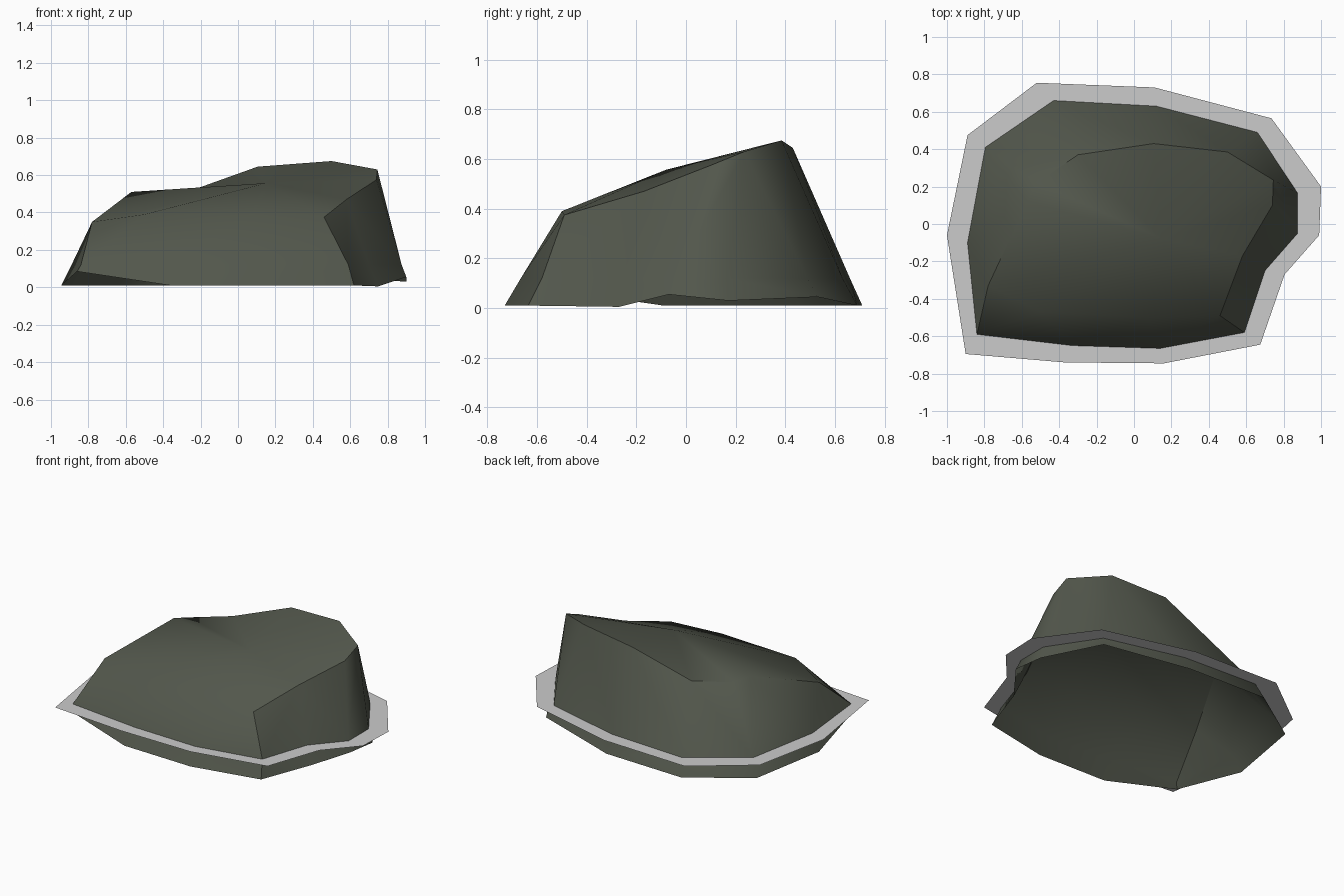
import bpy, bmesh
from mathutils import Vector

cube = bpy.data.objects.get("Cube")
if cube:
    bpy.data.objects.remove(cube)


def material(name, rgb):
    m = bpy.data.materials.new(name)
    m.use_nodes = True
    m.diffuse_color = (*rgb, 1)
    m.node_tree.nodes["Principled BSDF"].inputs["Base Color"].default_value = (*rgb, 1)
    return m


def finish(bm, name, mat):
    mesh = bpy.data.meshes.new(name)
    bm.to_mesh(mesh)
    bm.free()
    mesh.materials.append(mat)
    obj = bpy.data.objects.new(name, mesh)
    bpy.context.collection.objects.link(obj)
    return obj


def bridge(bm, low, high):
    # joins two matching clockwise loops, split along the more convex diagonal
    n = len(low)
    for i in range(n):
        j = (i + 1) % n
        a, b, c, d = low[i], low[j], high[j], high[i]
        normal = (c.co - a.co).cross(b.co - a.co)
        if normal.dot(d.co - a.co) < 0:
            normal = -normal
        out = Vector((a.co.x + b.co.x, a.co.y + b.co.y, 0))
        normal = (b.co - a.co).cross(c.co - a.co)
        if normal.dot(out) < 0:
            normal = -normal
        if normal.dot(d.co - a.co) > 0:
            bm.faces.new((a, b, d))
            bm.faces.new((b, c, d))
        else:
            bm.faces.new((a, b, c))
            bm.faces.new((a, c, d))


stone = material("dark olive stone", (.085, .095, .072))
grey = material("light grey", (.6, .6, .6))
LEVEL = .12

# Rock outline at the collar height, clockwise from the back
waist = [(-.43, .66), (.12, .63), (.66, .49), (.875, .165), (.875, -.05), (.7, -.25),
         (.59, -.58), (.14, -.665), (-.33, -.65), (-.84, -.59), (-.89, -.1), (-.795, .41)]
# Open lower rim
rim = [(-.46, .71, .01), (.12, .69, .01), (.69, .53, .045), (.9, .17, .03),
       (.9, -.07, .055), (.75, -.27, .005), (.62, -.635, .01), (.15, -.73, .01),
       (-.36, -.715, .01), (-.86, -.61, .085), (-.945, -.09, .01), (-.85, .45, .01)]
# Shoulder around the sloping top
shoulder = [(-.3, .37, .5), (.105, .43, .645), (.5, .385, .675), (.745, .235, .63),
            (.74, .1, .575), (.58, -.17, .47), (.46, -.49, .375), (.08, -.5, .39),
            (-.5, -.47, .39), (-.78, -.33, .35), (-.57, .12, .51), (-.52, .22, .49)]

# Rock shell
bm = bmesh.new()
loops = [[bm.verts.new(p) for p in pts]
         for pts in (rim, [(x, y, LEVEL) for x, y in waist], shoulder)]
bridge(bm, loops[0], loops[1])
bridge(bm, loops[1], loops[2])
crown = bm.verts.new((.15, -.08, .557))
top = loops[2]
for i, v in enumerate(top):
    bm.faces.new((v, top[(i + 1) % len(top)], crown))
bmesh.ops.recalc_face_normals(bm, faces=bm.faces)
if sum(f.normal.z for f in crown.link_faces) < 0:
    bmesh.ops.reverse_faces(bm, faces=bm.faces)
rock = finish(bm, "rock_shell", stone)
bpy.ops.object.select_all(action="DESELECT")
rock.select_set(True)
bpy.context.view_layer.objects.active = rock
bpy.ops.object.shade_smooth_by_angle(angle=.75)

# Flat collar around the rock
outer = [(-.52, .755), (.11, .73), (.735, .565), (1, .2), (.99, -.06), (.805, -.27),
         (.675, -.645), (.16, -.745), (-.37, -.74), (-.9, -.695), (-1, -.06), (-.89, .475)]
bm = bmesh.new()
edge, hole = [[bm.verts.new((x, y, LEVEL)) for x, y in pts] for pts in (outer, waist)]
for i in range(len(edge)):
    j = (i + 1) % len(edge)
    bm.faces.new((edge[i], hole[i], hole[j], edge[j]))
for f in bm.faces:
    f.normal_update()
    if f.normal.z < 0:
        f.normal_flip()
finish(bm, "flat_collar", grey)
